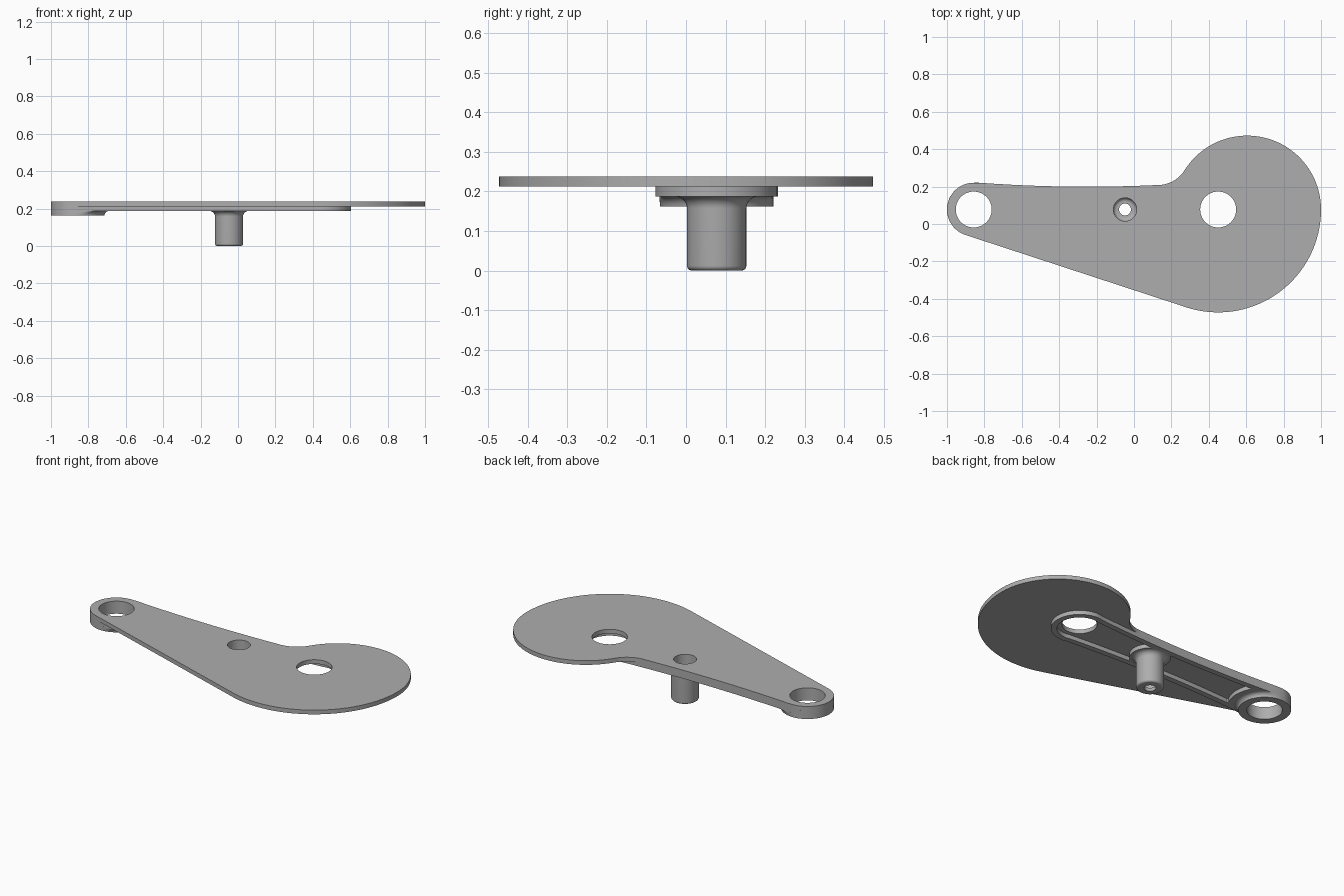
import bpy, bmesh
from math import sin, cos, pi, radians, atan2, asin, sqrt

cube = bpy.data.objects.get("Cube")
if cube:
    bpy.data.objects.remove(cube, do_unlink=True)

grey = bpy.data.materials.new("plain grey")
grey.use_nodes = True
colour = (0.42, 0.42, 0.42, 1)
grey.diffuse_color = colour
grey.node_tree.nodes["Principled BSDF"].inputs["Base Color"].default_value = colour

# Shared layout: everything sits on one lengthwise axis
AXIS = 0.0775
RING_X, BOSS_X, HUB_X, LOBE_X = -0.857, -0.048, 0.45, 0.605
RING_R, HUB_R, LOBE_R, HOLE_R = 0.143, 0.55, 0.395, 0.096
RIM_Z, PLATE_Z, TOP_Z = 0.187, 0.212, 0.237


def arc(cx, cy, r, start, end, n=24):
    """Points on an arc, angles in radians."""
    return [(cx + r * cos(start + (end - start) * i / n),
             cy + r * sin(start + (end - start) * i / n)) for i in range(n + 1)]


def circle(cx, r, n=64):
    return arc(cx, AXIS, r, 0, 2 * pi, n)[:-1]


def half_width(x):
    """Half width of the gently waisted arm."""
    return 0.122 + 0.063 * (x + 0.25) ** 2


def arm_side(x0, x1, sign, inset=0.0, n=28):
    xs = [x0 + (x1 - x0) * i / n for i in range(n + 1)]
    return [(x, AXIS + sign * (half_width(x) - inset)) for x in xs]


def finish(obj):
    obj.data.materials.clear()
    obj.data.materials.append(grey)
    bpy.ops.object.select_all(action='DESELECT')
    obj.select_set(True)
    bpy.context.view_layer.objects.active = obj
    bpy.ops.object.shade_smooth_by_angle(angle=radians(35))


def slab(name, loops, z0, z1):
    """Extrude an outline with holes between two heights."""
    cu = bpy.data.curves.new(name, 'CURVE')
    cu.dimensions = '2D'
    cu.fill_mode = 'BOTH'
    cu.extrude = (z1 - z0) / 2
    for pts in loops:
        sp = cu.splines.new('POLY')
        sp.points.add(len(pts) - 1)
        for p, (x, y) in zip(sp.points, pts):
            p.co = (x, y, 0, 1)
        sp.use_cyclic_u = True
    obj = bpy.data.objects.new(name, cu)
    bpy.context.collection.objects.link(obj)
    bpy.ops.object.select_all(action='DESELECT')
    obj.select_set(True)
    bpy.context.view_layer.objects.active = obj
    bpy.ops.object.convert(target='MESH')
    obj = bpy.context.object
    bm = bmesh.new()
    bm.from_mesh(obj.data)
    bmesh.ops.remove_doubles(bm, verts=bm.verts, dist=1e-5)
    bmesh.ops.translate(bm, verts=bm.verts, vec=(0, 0, (z0 + z1) / 2))
    bmesh.ops.recalc_face_normals(bm, faces=bm.faces)
    bm.to_mesh(obj.data)
    bm.free()
    finish(obj)


def lathe(name, cx, profile, adjust=None, steps=64):
    """Revolve a closed (radius, height) profile about a vertical axis."""
    bm = bmesh.new()
    vs = [bm.verts.new((r, 0, z)) for r, z in profile]
    es = [bm.edges.new((vs[i - 1], vs[i])) for i in range(len(vs))]
    bmesh.ops.spin(bm, geom=vs + es, cent=(0, 0, 0), axis=(0, 0, 1),
                   angle=2 * pi, steps=steps)
    bmesh.ops.remove_doubles(bm, verts=bm.verts, dist=1e-5)
    for v in bm.verts:
        v.co.x += cx
        v.co.y += AXIS
        if adjust:
            adjust(v)
    bmesh.ops.recalc_face_normals(bm, faces=bm.faces)
    me = bpy.data.meshes.new(name)
    bm.to_mesh(me)
    bm.free()
    obj = bpy.data.objects.new(name, me)
    bpy.context.collection.objects.link(obj)
    finish(obj)


# Top plate: small end, straight flank, large lobe, concave fillet, waisted flank
tilt = asin((HUB_R - RING_R) / (HUB_X - RING_X))
flank = -pi / 2 - tilt
fillet_r = 0.17
fillet_y = AXIS + half_width(0.12) + fillet_r
fillet_x = LOBE_X - sqrt((LOBE_R + fillet_r) ** 2 - (fillet_y - AXIS) ** 2)
toward = atan2(fillet_y - AXIS, fillet_x - LOBE_X)
outline = (arc(RING_X, AXIS, RING_R, radians(86), 2 * pi + flank)
           + arc(HUB_X, AXIS, HUB_R, flank, 0, 48)[:-1]
           + arc(LOBE_X, AXIS, LOBE_R, 0, toward, 48)
           + arc(fillet_x, fillet_y, fillet_r, toward - pi, -pi / 2, 16)
           + arm_side(fillet_x - 0.02, RING_X + 0.03, 1))
slab("top_plate", [outline, circle(RING_X, HOLE_R), circle(BOSS_X, 0.062),
                   circle(HUB_X, HOLE_R)], PLATE_Z, TOP_Z)

# Stiffening rim under the arm with a long pocket
rim = (arc(HUB_X, AXIS, 0.155, radians(-94), radians(94))
       + arm_side(HUB_X - 0.03, RING_X + 0.03, 1)
       + arc(RING_X, AXIS, RING_R, radians(86), radians(274))
       + arm_side(RING_X + 0.03, HUB_X - 0.03, -1))
wall = 0.033
pocket_r = 0.2
spread = radians(29)
pocket_x = RING_X + pocket_r * cos(spread) + 0.005
pocket = (arc(HUB_X, AXIS, 0.155 - wall, radians(-94), radians(94))
          + arm_side(HUB_X - 0.03, pocket_x, 1, wall)
          + arc(RING_X, AXIS, pocket_r, spread, -spread, 12)
          + arm_side(pocket_x, HUB_X - 0.03, -1, wall))
slab("arm_rim", [rim, pocket, circle(RING_X, HOLE_R)], RIM_Z, PLATE_Z)


# End ring, flared into the arm on its inner side
def fit_to_arm(v):
    dx, dy = v.co.x - RING_X, v.co.y - AXIS
    r = sqrt(dx * dx + dy * dy)
    if r <= RING_R + 1e-4:
        return
    if dx <= 0.01:
        v.co.x = RING_X + dx * RING_R / r
        v.co.y = AXIS + dy * RING_R / r
    else:
        limit = half_width(v.co.x)
        v.co.y = AXIS + max(-limit, min(limit, dy))


flare = 0.025
lathe("end_ring", RING_X,
      [(HOLE_R, RIM_Z), (HOLE_R, RIM_Z - flare), (RING_R, RIM_Z - flare)]
      + arc(RING_R + flare, RIM_Z - flare, flare, pi, pi / 2, 6)[1:], fit_to_arm)

# Hollow boss with filleted root, rounded foot and stepped bore
boss_r, root, foot = 0.075, 0.03, 0.012
lathe("boss", BOSS_X,
      [(0.062, PLATE_Z), (0.112, PLATE_Z), (0.112, RIM_Z)]
      + arc(boss_r + root, RIM_Z - root, root, pi / 2, pi, 8)
      + arc(boss_r - foot, foot, foot, 0, -pi / 2, 6)
      + [(0.032, 0), (0.032, 0.02)]
      + arc(0.042, 0.04, 0.02, -pi / 2, 0, 6))
